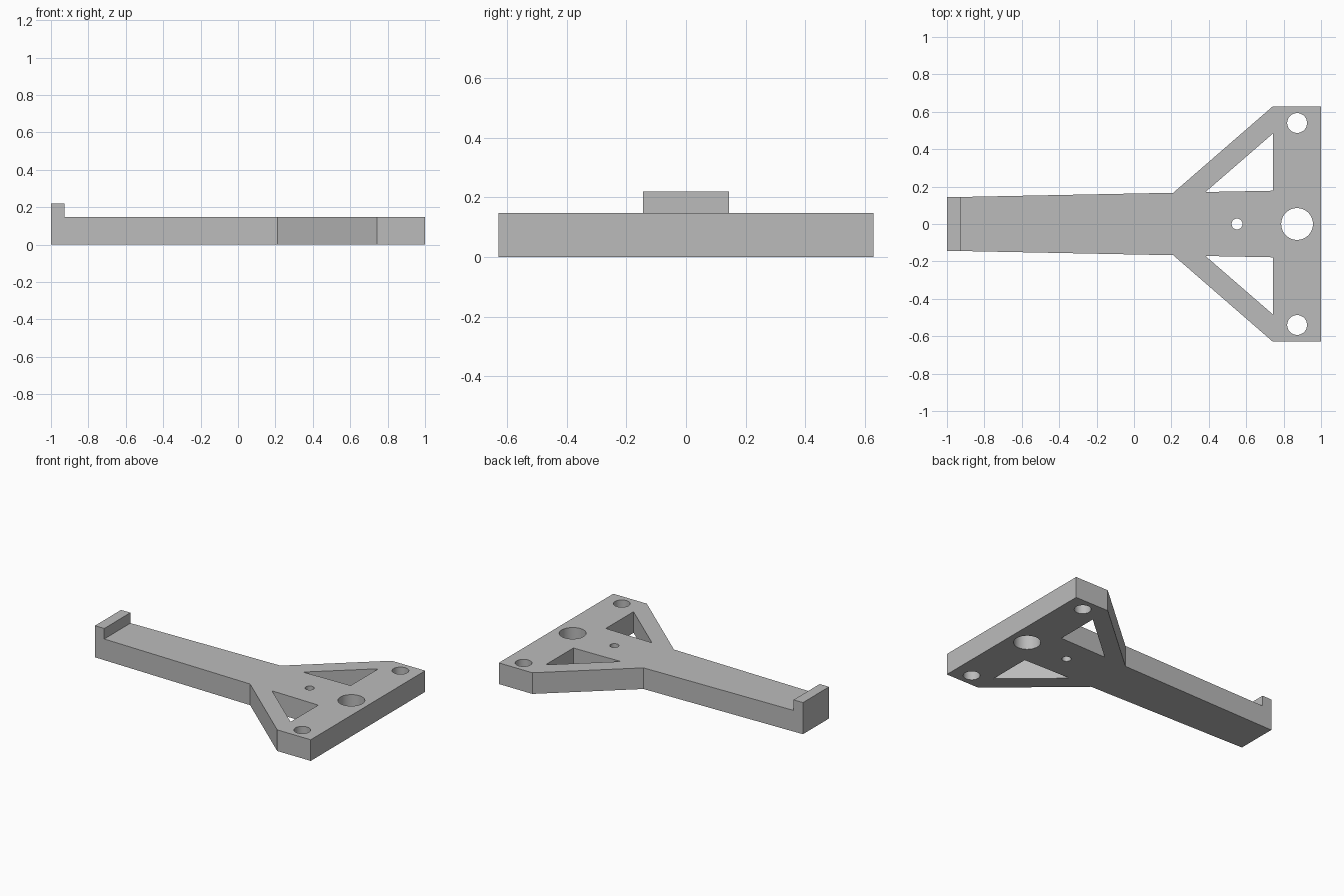
import bpy
import bmesh
from math import cos, sin, tau

cube = bpy.data.objects.get("Cube")
if cube:
    bpy.data.objects.remove(cube, do_unlink=True)

BODY_TOP, LIP_TOP = 0.147, 0.22

grey = bpy.data.materials.new("plain_grey")
grey.use_nodes = True
grey.diffuse_color = (0.5, 0.5, 0.5, 1)
grey.node_tree.nodes["Principled BSDF"].inputs["Base Color"].default_value = (0.5, 0.5, 0.5, 1)


def prism(name, outline, z0, z1):
    """Extrude a flat outline from z0 up to z1."""
    bm = bmesh.new()
    base = bm.faces.new([bm.verts.new((x, y, z0)) for x, y in outline])
    top = bmesh.ops.extrude_face_region(bm, geom=[base])["geom"]
    bmesh.ops.translate(bm, vec=(0, 0, z1 - z0),
                        verts=[g for g in top if isinstance(g, bmesh.types.BMVert)])
    bmesh.ops.recalc_face_normals(bm, faces=bm.faces)
    mesh = bpy.data.meshes.new(name)
    bm.to_mesh(mesh)
    bm.free()
    obj = bpy.data.objects.new(name, mesh)
    bpy.context.collection.objects.link(obj)
    mesh.materials.append(grey)
    return obj


def circle(x, y, r, n=48):
    return [(x + r * cos(tau * i / n), y + r * sin(tau * i / n)) for i in range(n)]


def cut(target, name, outline, z0=-0.1, z1=0.4):
    """Subtract a prism and remove the cutter."""
    cutter = prism(name, outline, z0, z1)
    cutter.hide_render = True
    mod = target.modifiers.new(name, 'BOOLEAN')
    mod.operation = 'DIFFERENCE'
    mod.solver = 'EXACT'
    mod.object = cutter
    bpy.context.view_layer.objects.active = target
    bpy.ops.object.modifier_apply(modifier=name)
    bpy.data.objects.remove(cutter, do_unlink=True)


# Tapered arm flaring into a wide mounting head, mirrored about y = 0
half = [(-1, 0.143), (0.21, 0.167), (0.742, 0.629), (1, 0.629)]
outline = half + [(x, -y) for x, y in reversed(half)]
bracket = prism("bracket_body", outline, 0, LIP_TOP)

# Lower everything except the lip at the arm's end
cut(bracket, "top_step", [(-0.928, -1), (1.2, -1), (1.2, 1), (-0.928, 1)], BODY_TOP, 0.4)

# Triangular windows and mounting holes on both sides
window = [(0.382, 0.171), (0.742, 0.178), (0.742, 0.483)]
for side in (1, -1):
    cut(bracket, "brace_window", [(x, y * side) for x, y in window])
    cut(bracket, "side_hole", circle(0.872, 0.54 * side, 0.053))

# Holes on the centre line
cut(bracket, "main_hole", circle(0.872, 0, 0.085))
cut(bracket, "pin_hole", circle(0.551, 0, 0.029))

# Smooth hole walls, sharp edges elsewhere
bpy.ops.object.select_all(action='DESELECT')
bracket.select_set(True)
bpy.context.view_layer.objects.active = bracket
bpy.ops.object.shade_smooth_by_angle()
